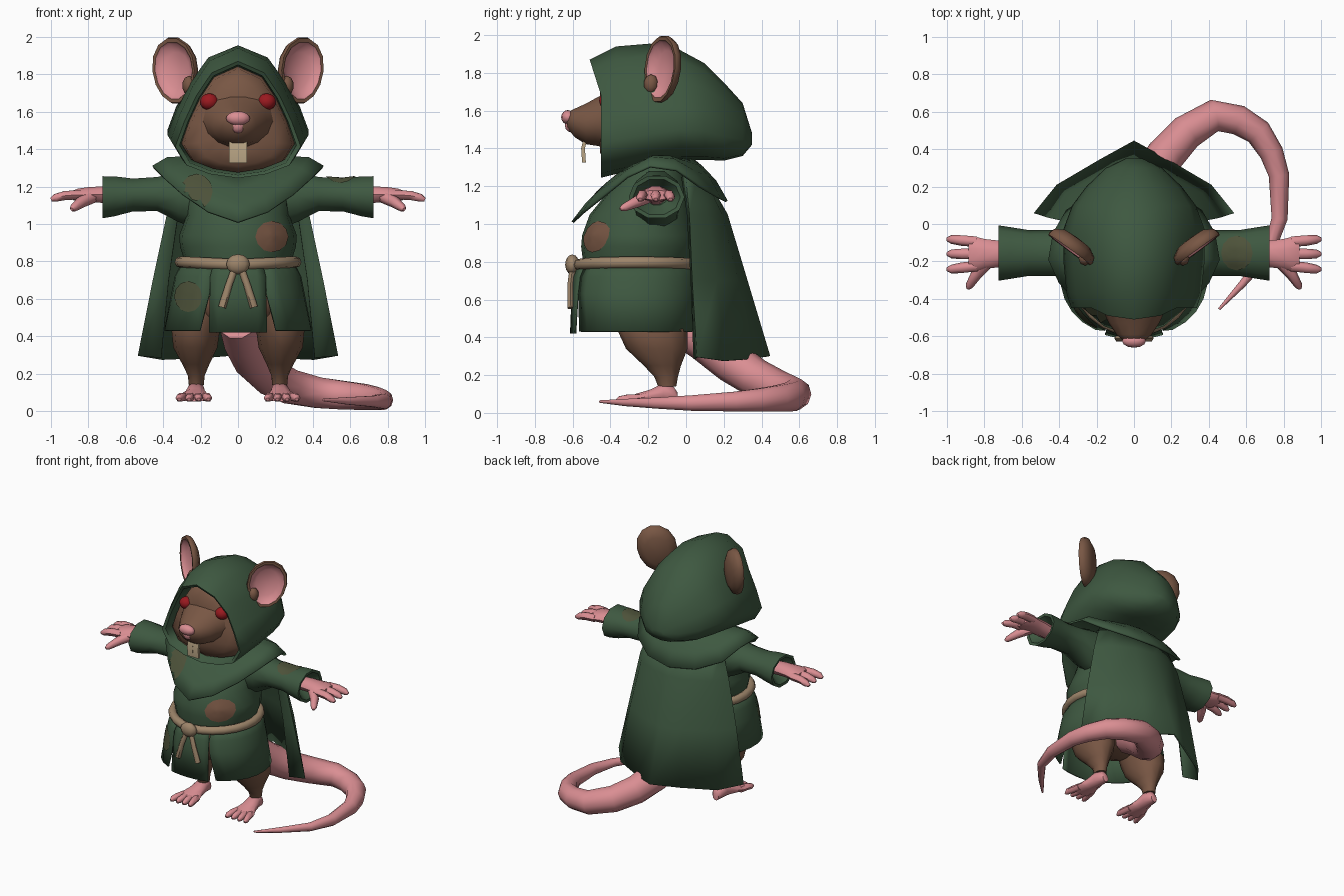
import bpy, bmesh, math
from mathutils import Vector, Matrix
from mathutils.bvhtree import BVHTree

if "Cube" in bpy.data.objects:
    bpy.data.objects.remove(bpy.data.objects["Cube"])


def colour(name, rgb):
    m = bpy.data.materials.new(name)
    m.diffuse_color = (*rgb, 1)
    m.use_nodes = True
    m.node_tree.nodes["Principled BSDF"].inputs["Base Color"].default_value = m.diffuse_color
    return m


GREEN = colour("green cloth", (.048, .098, .052))
FUR = colour("brown fur", (.190, .095, .058))
PINK = colour("pink skin", (.70, .27, .29))
RED = colour("red eye", (.32, .010, .014))
TAN = colour("tan rope", (.34, .235, .145))
TOOTH = colour("tooth", (.48, .37, .23))
OLIVE = colour("olive patch", (.075, .085, .042))


def finish(name, bm, mat, solid=0, angle=45):
    bmesh.ops.remove_doubles(bm, verts=bm.verts, dist=1e-5)
    bmesh.ops.recalc_face_normals(bm, faces=bm.faces)
    me = bpy.data.meshes.new(name)
    bm.to_mesh(me)
    bm.free()
    me.materials.append(mat)
    me.shade_smooth()
    me.set_sharp_from_angle(angle=math.radians(angle))
    ob = bpy.data.objects.new(name, me)
    bpy.context.collection.objects.link(ob)
    if solid:
        mod = ob.modifiers.new("thickness", 'SOLIDIFY')
        mod.thickness, mod.offset = solid, 0
    return ob


def loft(name, rings, mat, closed=True, caps=True, solid=0, angle=45):
    bm = bmesh.new()
    vs = [[bm.verts.new(p) for p in r] for r in rings]
    n = len(vs[0])
    for a, b in zip(vs, vs[1:]):
        for i in range(n if closed else n - 1):
            j = (i + 1) % n
            bm.faces.new((a[i], a[j], b[j], b[i]))
    if caps:
        bm.faces.new(vs[0])
        bm.faces.new(vs[-1])
    return finish(name, bm, mat, solid, angle)


def both(half):
    """Complete a half outline that starts and ends on the centre plane."""
    return list(half) + [(-x, y, z) for x, y, z in reversed(half[1:-1])]


def circle(n):
    return [(math.cos(2 * math.pi * i / n), math.sin(2 * math.pi * i / n)) for i in range(n)]


def tube(name, path, mat, n=8, loop=False):
    """Tapered tube through (x, y, z, radius) points."""
    pts = [Vector(p[:3]) for p in path]
    m, rings = len(pts), []
    ref = Vector((0, 0, 1)) if abs((pts[1] - pts[0]).normalized().z) < .85 else Vector((0, 1, 0))
    for i, p in enumerate(pts):
        a = pts[(i - 1) % m] if loop else pts[max(i - 1, 0)]
        b = pts[(i + 1) % m] if loop else pts[min(i + 1, m - 1)]
        t = (b - a).normalized()
        u = t.cross(ref).normalized()
        v = u.cross(t)
        rings.append([p + (u * c + v * s) * path[i][3] for c, s in circle(n)])
    if loop:
        rings.append(rings[0])
    return loft(name, rings, mat, caps=not loop, angle=60)


def ball(name, loc, rad, mat, seg=12):
    bm = bmesh.new()
    mtx = Matrix.Translation(loc) @ Matrix.Diagonal((*rad, 1))
    bmesh.ops.create_uvsphere(bm, u_segments=seg, v_segments=seg * 2 // 3, radius=1, matrix=mtx)
    return finish(name, bm, mat, angle=60)


# Hood and head share a drop-shaped outline that rounds off towards the back
DROP = [(0, 1), (.42, .9), (.67, .7), (.86, .48), (1, .27), (.82, .11), (.45, .035), (0, 0)]
ROUND = [(0, 1), (.4, .93), (.70, .76), (.91, .54), (1, .31), (.88, .12), (.5, .03), (0, 0)]


def drop(y, w, top, bot, lean=0, f=0):
    out = []
    for (u0, h0), (u1, h1) in zip(DROP, ROUND):
        u, h = u0 + (u1 - u0) * f, h0 + (h1 - h0) * f
        out.append((u * w, y - lean * max(0, h - .7) / .3, bot + h * (top - bot)))
    return both(out)


loft("hood", [drop(-.28, .30, 1.84, 1.28), drop(-.44, .312, 1.85, 1.262, .06),
              drop(-.45, .335, 1.87, 1.245, .06), drop(-.37, .36, 1.94, 1.265),
              drop(-.19, .378, 1.955, 1.30), drop(-.03, .378, 1.92, 1.335, 0, .3),
              drop(.10, .33, 1.85, 1.34, 0, .7), drop(.20, .255, 1.75, 1.335, 0, 1),
              drop(.30, .15, 1.64, 1.36, 0, 1), drop(.35, .045, 1.48, 1.42, 0, 1)], GREEN, angle=58)
loft("head", [drop(-.10, .30, 1.84, 1.36), drop(-.30, .308, 1.845, 1.285),
              drop(-.39, .290, 1.83, 1.275), drop(-.43, .21, 1.77, 1.31),
              drop(-.455, .11, 1.70, 1.38)], FUR, angle=80)
loft("snout", [[(rx * c, y, cz + rz * s) for c, s in circle(14)] for y, cz, rx, rz in (
    (-.36, 1.565, .22, .19), (-.435, 1.548, .18, .145), (-.48, 1.54, .158, .128), (-.53, 1.53, .135, .11),
    (-.59, 1.535, .095, .077), (-.63, 1.55, .05, .04))], FUR, angle=70)
ball("nose", (0, -.625, 1.565), (.064, .036, .038), PINK)
ball("nose_base", (0, -.608, 1.525), (.038, .034, .040), PINK, 10)
for s in (-1, 1):
    ball("eye", (s * .153, -.413, 1.653), (.050, .047, .045), RED)
    x0, x1 = sorted((s * .0005, s * .047))
    loft("tooth", [[(x0, y, z), (x1, y, z), (x1, y + .02, z), (x0, y + .02, z)]
                   for y, z in ((-.54, 1.46), (-.555, 1.40), (-.55, 1.325))], TOOTH)

# Ears: domed back with a rim, a dished inside and a fur tuft at the root
for s in (-1, 1):
    a, n = Vector((s * .81, .58, 0)), Vector((s * .58, -.81, 0))
    up, mid = Vector((s * .05, .08, 1)), Vector((s * .328, -.115, 1.82))

    def ear_ring(k, d):
        return [mid + a * (.143 * k * c * (1 + .07 * t)) + up * (.18 * k * t) + n * d
                for c, t in circle(14)]
    loft("ear_back", [ear_ring(*r) for r in (
        (0, -.05), (.6, -.043), (.92, -.015), (1, .015), (.97, .03), (.86, .028))], FUR, caps=False)
    loft("ear_inside", [ear_ring(*r) for r in (
        (.86, .028), (.8, .012), (.55, -.010), (0, -.020))], PINK, caps=False)
    ball("ear_tuft", (s * .262, -.185, 1.740), (.036, .040, .052), FUR, 8)


def power(v, p):
    return math.copysign(abs(v) ** p, v)


# Tunic body
def oval(z, cy, rx, ry, a0=0, a1=2 * math.pi, n=20, end=False, p=1.0):
    return [(rx * power(math.sin(t), p), cy - ry * power(math.cos(t), p), z)
            for t in (a0 + (a1 - a0) * i / (n - 1 if end else n) for i in range(n))]


torso = loft("tunic_body", [oval(*r) for r in (
    (1.34, -.15, .16, .11), (1.24, -.175, .27, .18), (1.05, -.235, .273, .275), (.94, -.25, .314, .30),
    (.88, -.25, .310, .305), (.80, -.26, .285, .285))], GREEN)

# Skirt: narrow front panel and wrap-around panel with slits between
SKIRT = ((.80, -.26, .29, .29, .45, .45, 1), (.72, -.262, .332, .322, .44, .44, .96),
         (.63, -.264, .35, .328, .41, .42, .93), (.42, -.265, .39, .335, .37, .51, .91))
front = loft("skirt_front", [oval(z, cy, rx, ry + .008, -a, a, 7, True, p)
                             for z, cy, rx, ry, a, b, p in SKIRT], GREEN, False, False, .012)
skirt = loft("skirt_wrap", [oval(z + (.01 if z < .5 else 0), cy, rx, ry, b, 2 * math.pi - b, 24, True, p)
                            for z, cy, rx, ry, a, b, p in SKIRT], GREEN, False, False, .012)

# Rope belt with knot and hanging ends
tube("belt", [(*p[:2], .782 + .014 * abs(p[0]) / .3, .031)
              for p in oval(.79, -.262, .308, .308, n=24)], TAN, 8, True)
ball("belt_knot", (0, -.602, .785), (.066, .038, .054), TAN, 10)
for s in (-1, 1):
    tube("belt_end", [(s * .015, -.60, .77, .018), (s * .05, -.612, .67, .019),
                      (s * .085, -.61, .555, .021)], TAN, 6)

# Shoulder mantle
EDGE = [(0, -.60, 1.01), (.16, -.54, 1.065), (.30, -.42, 1.16), (.40, -.31, 1.25), (.455, -.19, 1.305),
        (.43, -.05, 1.285), (.36, .07, 1.20), (.20, .175, 1.14), (0, .215, 1.12)]


def mantle_ring(k, rise):
    out = []
    for i, (x, y, z) in enumerate(EDGE):
        t = math.pi * i / 8
        nx, ny, nz = .18 * math.sin(t), -.17 - .17 * math.cos(t), 1.27 + .10 * math.sin(t / 2)
        out.append((nx + (x - nx) * k, ny + (y - ny) * k, nz + (z - nz) * k + rise * (1 + .6 * (i > 3))))
    return both(out)


mantle = loft("mantle", [mantle_ring(0, 0), mantle_ring(.4, .018), mantle_ring(.72, .022),
                         mantle_ring(1, 0)], GREEN, caps=False, solid=.014)

# Cape, open at the front
CAPE = (((0, .14, 1.18), (.13, .115, 1.20), (.25, .05, 1.24), (.31, 0, 1.25), (.27, -.02, 1.25)),
        ((0, .215, 1.05), (.15, .185, 1.05), (.30, .11, 1.05), (.375, .02, 1.05), (.32, .01, 1.05)),
        ((0, .32, .70), (.16, .27, .70), (.36, .16, .70), (.45, .035, .70), (.37, .03, .70)),
        ((0, .44, .30), (.18, .34, .285), (.41, .205, .275), (.53, .06, .295), (.41, .045, .285)))
loft("cape", [[(-x, y, z) for x, y, z in reversed(r[1:])] + list(r) for r in CAPE],
     GREEN, False, False, .012)

sleeves = {}
for s in (-1, 1):
    # Sleeve with open cuff
    sleeves[s] = loft("sleeve", [[(s * x, -.155 + ry * c, cz + rz * t) for c, t in circle(10)]
                                 for x, cz, ry, rz in (
        (.18, 1.12, .13, .17), (.32, 1.145, .135, .14), (.43, 1.16, .122, .096), (.56, 1.155, .122, .092),
        (.66, 1.148, .138, .112), (.725, 1.143, .148, .118), (.722, 1.143, .125, .098),
        (.64, 1.148, .06, .05))], GREEN)
    # Arm widening into a flat palm, with fingers
    loft("hand", [[(s * x, -.16 + ry * c, cz + rz * t) for c, t in circle(10)] for x, cz, ry, rz in (
        (.62, 1.15, .055, .05), (.73, 1.157, .072, .046), (.80, 1.157, .080, .042),
        (.855, 1.155, .094, .036), (.885, 1.153, .090, .026))], PINK)
    for y0, y1 in ((-.095, -.082), (-.16, -.16), (-.225, -.242)):
        tube("finger", [(s * .84, y0, 1.155, .028), (s * .92, (y0 + y1) / 2, 1.153, .028),
                        (s * .975, y1, 1.140, .024), (s * .999, y1, 1.130, .011)], PINK, 6)
    tube("thumb", [(s * .78, -.20, 1.145, .036), (s * .84, -.265, 1.115, .031),
                   (s * .88, -.33, 1.085, .021), (s * .888, -.347, 1.078, .009)], PINK, 6)
    # Leg, foot and toes
    loft("leg", [[(s * cx + rx * c, cy + ry * t, z) for c, t in circle(12)] for z, cx, cy, rx, ry in (
        (.60, .17, -.20, .12, .16), (.44, .226, -.178, .130, .186), (.34, .228, -.155, .118, .163),
        (.25, .225, -.125, .072, .098), (.19, .223, -.105, .045, .062), (.14, .223, -.10, .040, .048))], FUR)
    loft("foot", [[(s * cx + rx * c, y, .05 + h * (.5 + .5 * t)) for c, t in circle(10)]
                  for y, cx, rx, h in ((-.045, .222, .025, .06), (-.065, .222, .040, .09),
                                       (-.12, .224, .048, .11), (-.19, .228, .062, .075),
                                       (-.26, .232, .086, .054), (-.295, .234, .076, .04))], PINK)
    for x0, x1 in ((.175, .158), (.213, .210), (.252, .262), (.288, .314)):
        tube("toe", [(s * x0, -.25, .075, .025), (s * (x0 + x1) / 2, -.31, .075, .025),
                     (s * x1, -.35, .070, .021), (s * x1, -.37, .063, .010)], PINK, 6)
ball("hips", (0, -.2, .58), (.27, .24, .16), FUR)

# Tail curling round to the front
tube("tail", [(0, -.05, .48, .11), (.03, .10, .385, .115), (.09, .25, .265, .112), (.17, .37, .185, .103),
              (.28, .49, .130, .095), (.43, .58, .098, .086), (.56, .555, .085, .08), (.665, .49, .076, .073),
              (.735, .38, .067, .064), (.775, .26, .060, .055), (.778, .03, .052, .043),
              (.72, -.15, .052, .031), (.58, -.32, .055, .020), (.455, -.455, .060, .007)], PINK, 10)


def patch(name, target, centre, view, r, mat, tall=1.06, lift=.006):
    """Thin sewn patch laid onto the target cloth along a viewing direction."""
    me = target.data
    tree = BVHTree.FromPolygons([v.co for v in me.vertices], [p.vertices[:] for p in me.polygons])
    d = Vector(view)
    u = Vector((1, 0, 0))
    v = d.cross(u)
    bm = bmesh.new()

    def drape(k, c, s):
        hit, nor = tree.ray_cast(Vector(centre) - d * 2 + (u * c + v * s * tall) * (r * k), d)[:2]
        if not hit:
            return None
        return bm.verts.new(hit - nor * math.copysign(lift, nor.dot(d)))
    mid = drape(0, 0, 0)
    rings = [[drape(k, c, s) for c, s in circle(12)] for k in (.25, .5, .75, 1)]
    for i in range(12):
        j = (i + 1) % 12
        faces = [(mid, rings[0][i], rings[0][j])]
        faces += [(a[i], b[i], b[j], a[j]) for a, b in zip(rings, rings[1:])]
        for f in faces:
            if all(f):
                bm.faces.new(f)
    finish(name, bm, mat)


patch("belly_patch", torso, (.178, 0, .932), (0, 1, 0), .086, FUR, .95)
patch("shoulder_patch", mantle, (-.22, 0, 1.165), (0, 1, 0), .086, OLIVE, 1.1, .012)
patch("skirt_patch", skirt, (-.258, 0, .61), (0, 1, 0), .072, OLIVE, 1.15, .012)
patch("sleeve_patch", sleeves[1], (.55, -.155, 1.2), (0, 0, -1), .085, OLIVE)
